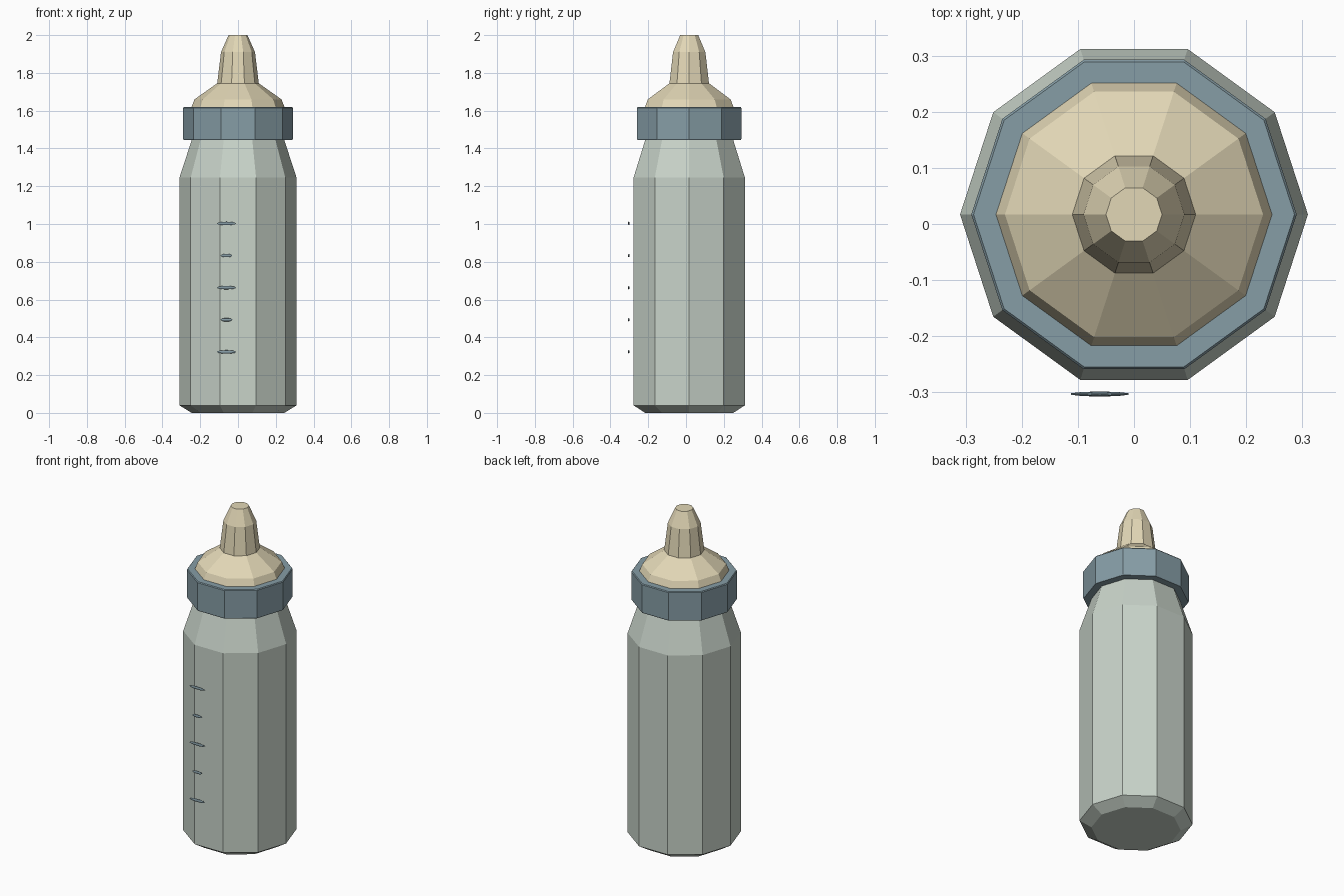
import bpy, bmesh, math

if "Cube" in bpy.data.objects:
    bpy.data.objects.remove(bpy.data.objects["Cube"])

CY = 0.017   # bottle axis, set back to balance the printed marks
SIDES = 10


def srgb(r, g, b):
    lin = [(c / 255 / 12.92) if c < 11 else ((c / 255 + 0.055) / 1.055) ** 2.4 for c in (r, g, b)]
    return (*lin, 1.0)


def material(name, rgb):
    m = bpy.data.materials.new(name)
    m.diffuse_color = srgb(*rgb)
    m.use_nodes = True
    m.node_tree.nodes["Principled BSDF"].inputs["Base Color"].default_value = m.diffuse_color
    return m


def finish(name, bm, mat):
    bmesh.ops.recalc_face_normals(bm, faces=bm.faces)
    me = bpy.data.meshes.new(name)
    bm.to_mesh(me)
    bm.free()
    me.materials.append(mat)
    ob = bpy.data.objects.new(name, me)
    bpy.context.collection.objects.link(ob)
    return ob


def lathe(name, profile, mat):
    """Ten-sided solid from (radius, height) pairs, closed at both ends."""
    bm = bmesh.new()
    rings = []
    for r, z in profile:
        rings.append([bm.verts.new((r * math.cos(2 * math.pi * i / SIDES),
                                    r * math.sin(2 * math.pi * i / SIDES), z))
                      for i in range(SIDES)])
    for a, b in zip(rings, rings[1:]):
        for i in range(SIDES):
            j = (i + 1) % SIDES
            bm.faces.new((a[i], a[j], b[j], b[i]))
    bm.faces.new(rings[0][::-1])
    bm.faces.new(rings[-1])
    ob = finish(name, bm, mat)
    ob.location.y = CY
    return ob


glass = material("pale grey green", (200, 211, 201))
blue = material("slate blue", (134, 157, 166))
cream = material("cream rubber", (226, 215, 182))

# Bottle body with chamfered foot and sloped shoulder
lathe("bottle_body", [(0.245, 0), (0.31, 0.04), (0.31, 1.245), (0.24, 1.46)], glass)

# Screw collar with a slight top chamfer
lathe("collar", [(0.288, 1.445), (0.29, 1.45), (0.29, 1.615), (0.286, 1.62)], blue)

# Teat: rounded base, then tapered tip
lathe("teat", [(0.246, 1.61), (0.246, 1.62), (0.23, 1.66), (0.11, 1.745),
               (0.09, 1.91), (0.05, 2.0)], cream)

# Measuring marks, alternating long and short
for i in range(5):
    bm = bmesh.new()
    bmesh.ops.create_uvsphere(bm, u_segments=10, v_segments=6, radius=1)
    width = 0.054 if i % 2 == 0 else 0.033
    bmesh.ops.scale(bm, vec=(width, 0.0045, 0.009), verts=bm.verts)
    mark = finish(f"measuring_mark_{i + 1}", bm, blue)
    mark.location = (-0.061, -0.303, 0.323 + 0.17 * i)
